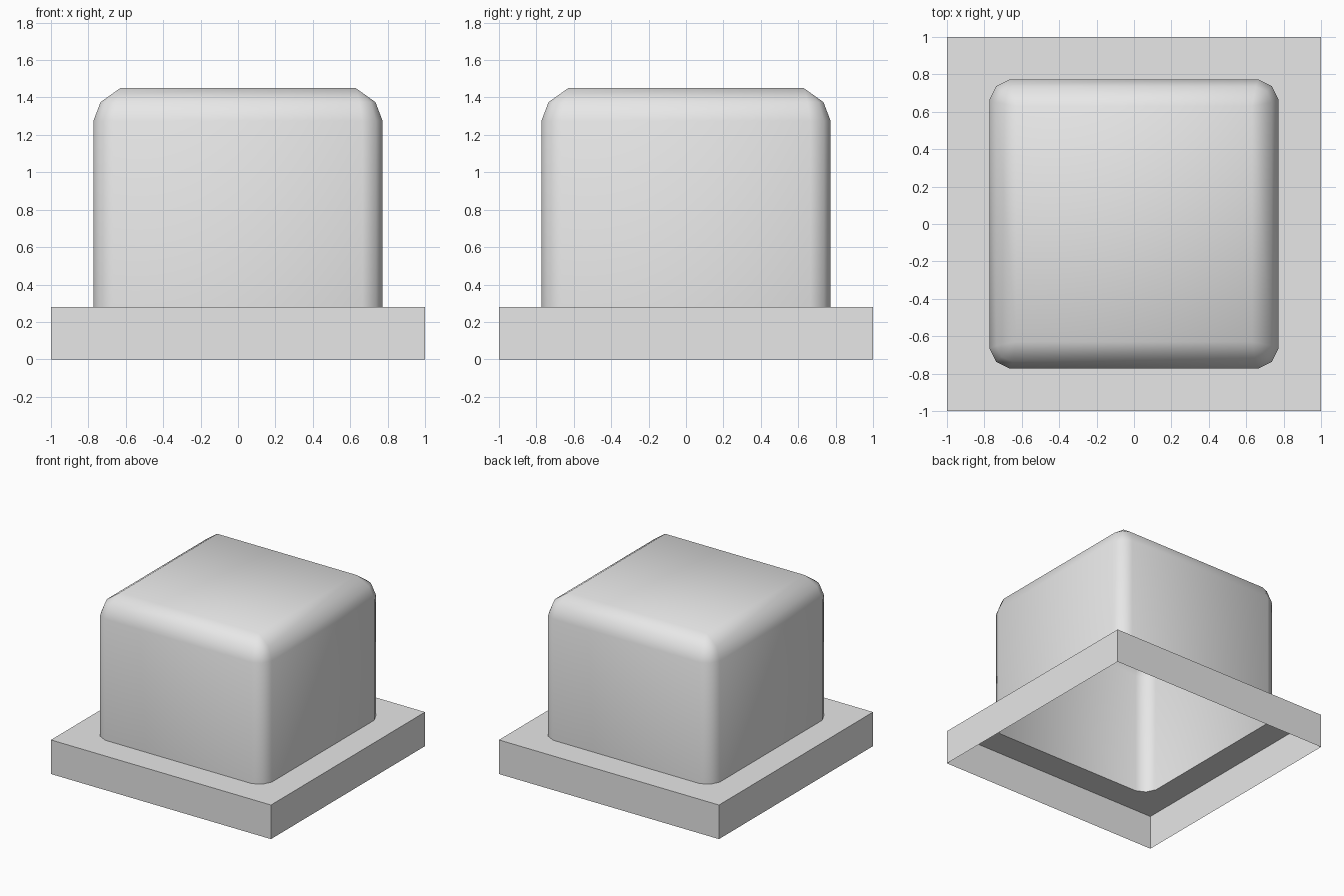
import bpy, bmesh
from mathutils import Matrix, Vector
from math import pi

cube = bpy.data.objects.get("Cube")
if cube:
    bpy.data.objects.remove(cube, do_unlink=True)

grey = bpy.data.materials.new("plain grey")
grey.use_nodes = True
grey.diffuse_color = (0.8, 0.8, 0.8, 1)
grey.node_tree.nodes["Principled BSDF"].inputs["Base Color"].default_value = grey.diffuse_color

PLATE_TOP = 0.28


def rounded_ring(bm, half, inset, mid, z):
    """Square ring of three points per corner, counter-clockwise."""
    corner = [(half, inset), (mid, mid), (inset, half)]
    return [bm.verts.new(Matrix.Rotation(k * pi / 2, 3, 'Z') @ Vector((x, y, z)))
            for k in range(4) for x, y in corner]


def square_ring(bm, half, z):
    return [bm.verts.new((x * half, y * half, z))
            for x, y in ((1, 1), (-1, 1), (-1, -1), (1, -1))]


def bridge(bm, low, high):
    n = len(low)
    for i in range(n):
        j = (i + 1) % n
        bm.faces.new((low[i], low[j], high[j], high[i]))


def finish(bm, name, smooth):
    bmesh.ops.remove_doubles(bm, verts=bm.verts[:], dist=0.0001)
    for f in bm.faces:
        f.smooth = smooth
    mesh = bpy.data.meshes.new(name)
    bm.to_mesh(mesh)
    bm.free()
    mesh.materials.append(grey)
    bpy.context.collection.objects.link(bpy.data.objects.new(name, mesh))


# Hollow rounded block, open underneath
SKIRT = (0.773, 0.665, 0.737)
bm = bmesh.new()
rings = [rounded_ring(bm, *SKIRT, PLATE_TOP),
         rounded_ring(bm, *SKIRT, 1.275),
         rounded_ring(bm, 0.735, 0.65, 0.71, 1.375)]
top = square_ring(bm, 0.63, 1.45)
for low, high in zip(rings, rings[1:]):
    bridge(bm, low, high)
# Shoulder: each corner closes to a single point on the flat top
for k in range(4):
    n = (k + 1) % 4
    a, b, c = rings[2][3 * k:3 * k + 3]
    bm.faces.new((a, b, top[k]))
    bm.faces.new((b, c, top[k]))
    bm.faces.new((c, rings[2][3 * n], top[n], top[k]))
bm.faces.new(top)
finish(bm, "rounded_block", True)

# Square base rim: outer walls and a top with a rounded opening, open underneath
bm = bmesh.new()
foot = square_ring(bm, 1, 0)
edge = square_ring(bm, 1, PLATE_TOP)
hole = rounded_ring(bm, *SKIRT, PLATE_TOP)
bridge(bm, foot, edge)
for k in range(4):
    n = (k + 1) % 4
    a, b, c = hole[3 * k:3 * k + 3]
    bm.faces.new((edge[k], b, a))
    bm.faces.new((edge[k], c, b))
    bm.faces.new((edge[k], edge[n], hole[3 * n], c))
finish(bm, "base_rim", False)
